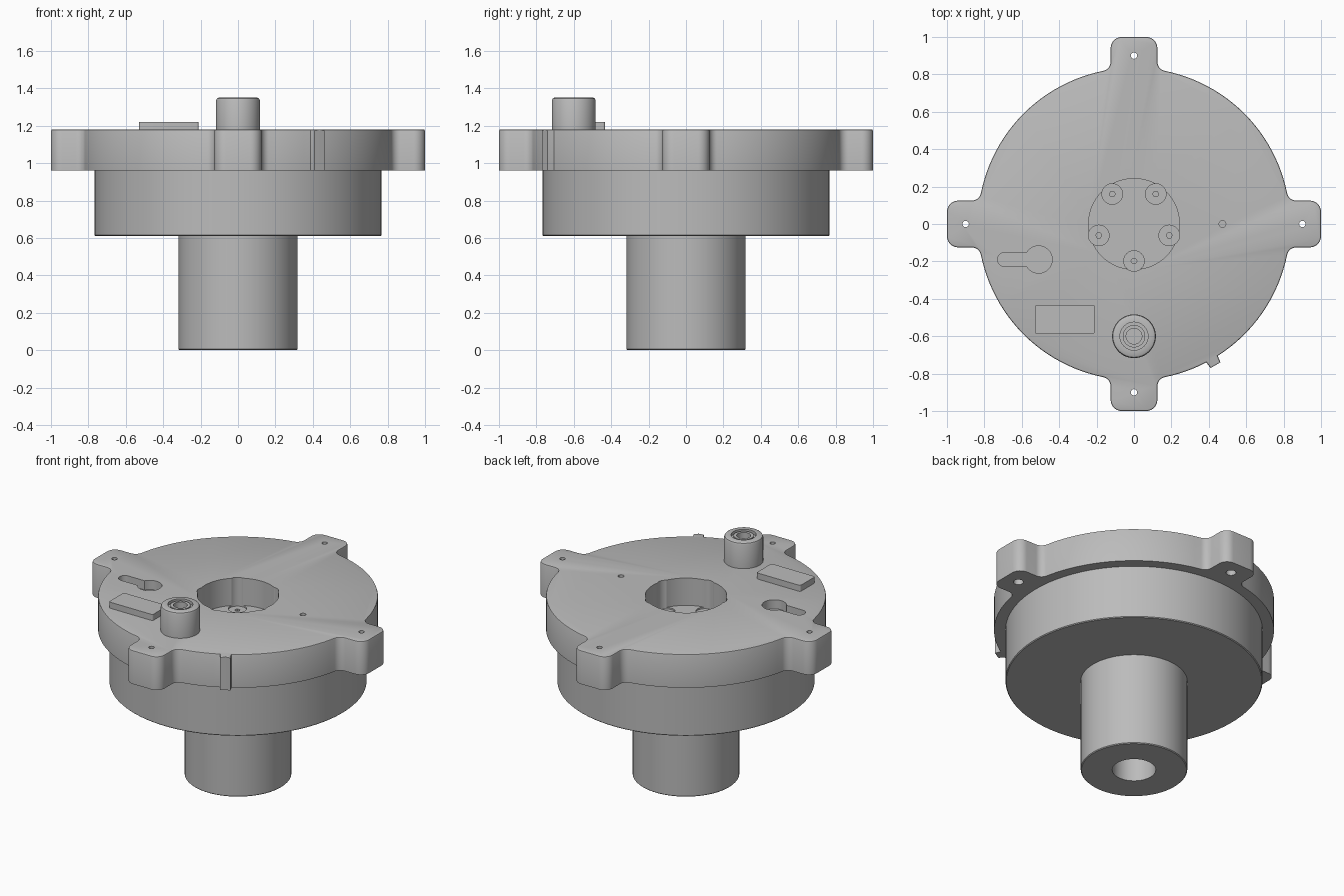
import bpy, bmesh, math
from math import sin, cos, radians, degrees, asin, sqrt
from mathutils import Matrix

old = bpy.data.objects.get("Cube")
if old:
    bpy.data.objects.remove(old, do_unlink=True)

grey = bpy.data.materials.new("machined grey")
grey.use_nodes = True
grey.diffuse_color = (0.5, 0.5, 0.5, 1)
grey.node_tree.nodes["Principled BSDF"].inputs["Base Color"].default_value = (0.5, 0.5, 0.5, 1)


def arc(cx, cy, r, a0, a1, n):
    """Points along an arc, angles in degrees."""
    angles = [radians(a0 + (a1 - a0) * i / n) for i in range(n + 1)]
    return [(cx + r * cos(a), cy + r * sin(a)) for a in angles]


def circle(cx, cy, r, n=32):
    return arc(cx, cy, r, 0, 360, n)[:-1]


def finish(name, bm):
    bmesh.ops.recalc_face_normals(bm, faces=bm.faces)
    mesh = bpy.data.meshes.new(name)
    bm.to_mesh(mesh)
    bm.free()
    mesh.materials.append(grey)
    ob = bpy.data.objects.new(name, mesh)
    bpy.context.collection.objects.link(ob)
    return ob


def prism(name, outline, z0, z1, bevel=0):
    """Extrude a flat outline, optionally easing its top edge."""
    bm = bmesh.new()
    base = bm.faces.new([bm.verts.new((x, y, z0)) for x, y in outline])
    out = bmesh.ops.extrude_face_region(bm, geom=[base])["geom"]
    for v in out:
        if isinstance(v, bmesh.types.BMVert):
            v.co.z = z1
    if bevel:
        rim = [e for e in bm.edges if all(abs(v.co.z - z1) < 1e-5 for v in e.verts)]
        bmesh.ops.bevel(bm, geom=rim, offset=bevel, segments=2, profile=0.5, affect='EDGES')
    return finish(name, bm)


def lathe(name, profile, x=0, y=0, steps=96):
    """Spin a radius/height profile about a vertical axis."""
    bm = bmesh.new()
    vs = [bm.verts.new((r, 0, z)) for r, z in profile]
    es = [bm.edges.new(pair) for pair in zip(vs, vs[1:])]
    bmesh.ops.spin(bm, geom=vs + es, cent=(0, 0, 0), axis=(0, 0, 1),
                   angle=2 * math.pi, steps=steps)
    bmesh.ops.remove_doubles(bm, verts=bm.verts, dist=1e-5)
    bmesh.ops.transform(bm, matrix=Matrix.Translation((x, y, 0)), verts=bm.verts)
    return finish(name, bm)


def select(ob):
    bpy.ops.object.select_all(action='DESELECT')
    ob.select_set(True)
    bpy.context.view_layer.objects.active = ob


def cut(target, outline, z0, z1):
    """Subtract an extruded outline from the target."""
    cutter = prism("cutter", outline, z0, z1)
    cutter.hide_render = True
    mod = target.modifiers.new("cut", 'BOOLEAN')
    mod.operation = 'DIFFERENCE'
    mod.solver = 'EXACT'
    mod.object = cutter
    select(target)
    bpy.ops.object.modifier_apply(modifier=mod.name)
    bpy.data.objects.remove(cutter, do_unlink=True)


# Flange outline: a disc with four filleted lugs and one small locating tab
R, HALF, FILLET, CORNER = 0.835, 0.125, 0.05, 0.06
FLANGE_LOW, FLANGE_TOP = 0.96, 1.18
fy = HALF + FILLET
fx = sqrt((R + FILLET) ** 2 - fy ** 2)
tilt = degrees(asin(fy / (R + FILLET)))
c = 1 - CORNER
lug = (arc(fx, -fy, FILLET, 180 - tilt, 90, 8)
       + arc(c, CORNER - HALF, CORNER, -90, 0, 8)
       + arc(c, HALF - CORNER, CORNER, 0, 90, 8)
       + arc(fx, fy, FILLET, 270, 180 + tilt, 8))
plain_rim = arc(0, 0, R, tilt, 90 - tilt, 24)[1:-1]
tab_rim = (arc(0, 0, R, tilt, 27.6, 6)[1:]
           + arc(0, 0, 0.872, 28, 32, 2)
           + arc(0, 0, R, 32.4, 90 - tilt, 16)[:-1])
outline = []
for k in range(4):
    a = k * math.pi / 2
    for x, y in lug + (tab_rim if k == 3 else plain_rim):
        outline.append((x * cos(a) - y * sin(a), x * sin(a) + y * cos(a)))
flange = prism("flange", outline, FLANGE_LOW, FLANGE_TOP, 0.008)

# Central pocket with five screw seats that scallop its wall
cut(flange, circle(0, 0, 0.243, 64), 1.0, 1.3)
for k in range(5):
    a = radians(270 + 72 * k)
    x, y = 0.198 * cos(a), 0.198 * sin(a)
    cut(flange, circle(x, y, 0.055), 0.99, 1.3)
    cut(flange, circle(x, y, 0.016, 6), 0.97, 1.3)

# Lug holes, counterbored from below
for x, y in ((0.9, 0), (0, 0.9), (-0.9, 0), (0, -0.9)):
    cut(flange, circle(x, y, 0.017, 20), 0.9, 1.3)
    cut(flange, circle(x, y, 0.03, 24), 0.9, 1.07)

# Pin hole and keyhole recess
cut(flange, circle(0.473, 0, 0.018, 20), 1.08, 1.3)
mouth = degrees(asin(0.0375 / 0.073))
keyhole = (arc(-0.51, -0.19, 0.073, mouth - 180, 180 - mouth, 28)
           + arc(-0.692, -0.19, 0.0375, 90, 270, 12))
cut(flange, keyhole, 1.12, 1.3)

# Drum below the flange
drum = lathe("drum", [(0, 0.61), (0.762, 0.61), (0.767, 0.615), (0.767, 0.96), (0, 0.96)], steps=128)

# Shaft with a blind bore
shaft = lathe("shaft", [(0, 0.5), (0.13, 0.5), (0.13, 0), (0.313, 0),
                        (0.318, 0.005), (0.318, 0.61), (0, 0.61)])

# Hollow boss on the flange
boss = lathe("connector_boss", [(0, 1.18), (0.117, 1.18), (0.117, 1.335), (0.113, 1.345),
                                (0.104, 1.35), (0.075, 1.35), (0.075, 1.33), (0.06, 1.33),
                                (0.06, 1.345), (0.042, 1.345), (0.042, 1.28), (0, 1.28)],
             x=0, y=-0.6, steps=48)

# Raised rectangular plate with rounded corners
plate_outline = []
for i, (x, y) in enumerate(((-0.222, -0.444), (-0.518, -0.444), (-0.518, -0.576), (-0.222, -0.576))):
    plate_outline += arc(x, y, 0.012, 90 * i, 90 * i + 90, 4)
plate = prism("raised_plate", plate_outline, 1.18, 1.22)

for ob in (flange, drum, shaft, boss, plate):
    select(ob)
    bpy.ops.object.shade_smooth_by_angle(angle=radians(30))
